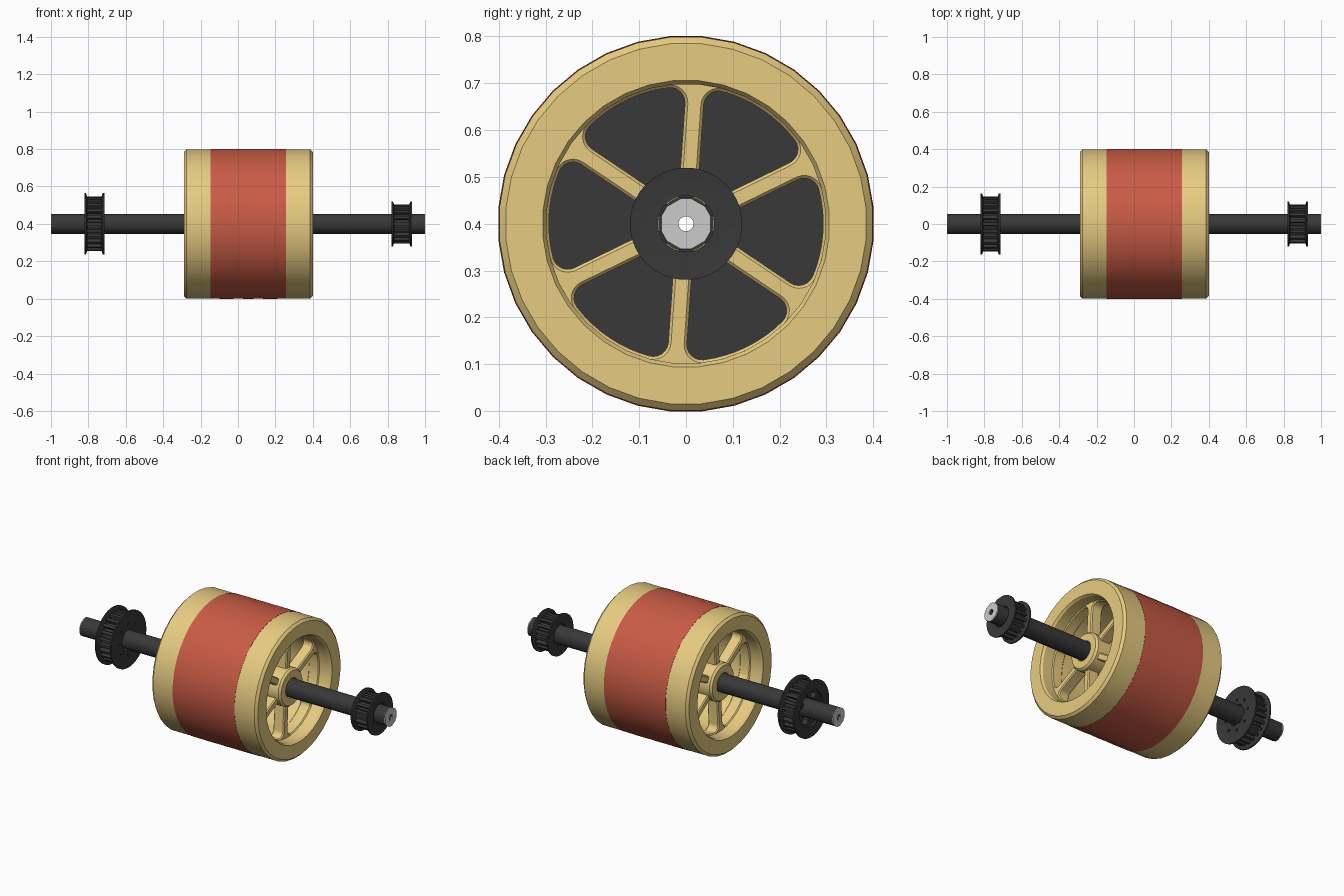
import bpy, bmesh
from math import sin, cos, pi, asin, radians

if "Cube" in bpy.data.objects:
    bpy.data.objects.remove(bpy.data.objects["Cube"])

ZC = 0.4      # axle height
WX = 0.055    # wheel centre along the axle


def material(name, rgb):
    m = bpy.data.materials.new(name)
    m.diffuse_color = (*rgb, 1)
    m.use_nodes = True
    m.node_tree.nodes["Principled BSDF"].inputs["Base Color"].default_value = m.diffuse_color
    return m


TAN = material("tan_plastic", (0.80, 0.60, 0.22))
RED = material("red_tread", (0.58, 0.105, 0.06))
DARK = material("dark_metal", (0.04, 0.04, 0.04))


def finish(name, bm, mat):
    bmesh.ops.recalc_face_normals(bm, faces=bm.faces)
    me = bpy.data.meshes.new(name)
    bm.to_mesh(me)
    bm.free()
    if mat:
        me.materials.append(mat)
    ob = bpy.data.objects.new(name, me)
    ob.location.z = ZC
    bpy.context.collection.objects.link(ob)
    return ob


def lathe(name, profile, mat, n=36):
    """Revolve a closed (x, radius) profile around the axle; a flat sits on top."""
    bm = bmesh.new()
    rings = []
    for i in range(n):
        a = 2 * pi * (i + 0.5) / n + pi / 2
        rings.append([bm.verts.new((x, r * cos(a), r * sin(a))) for x, r in profile])
    k = len(profile)
    for i in range(n):
        p, q = rings[i], rings[(i + 1) % n]
        for j in range(k):
            bm.faces.new((p[j], p[(j + 1) % k], q[(j + 1) % k], q[j]))
    return finish(name, bm, mat)


def plate(name, outlines, x0, x1, mat, bevel=0):
    """Extrude y-z outlines (first outer, others holes) from x0 to x1."""
    cu = bpy.data.curves.new(name, 'CURVE')
    cu.dimensions, cu.fill_mode = '2D', 'BOTH'
    cu.extrude = (x1 - x0) / 2 - bevel
    cu.bevel_depth, cu.bevel_resolution, cu.offset = bevel, 0, -bevel
    for pts in outlines:
        sp = cu.splines.new('POLY')
        sp.points.add(len(pts) - 1)
        for p, (y, z) in zip(sp.points, pts):
            p.co = (y, z, 0, 1)
        sp.use_cyclic_u = True
    tmp = bpy.data.objects.new(name + "_curve", cu)
    bpy.context.collection.objects.link(tmp)
    me = bpy.data.meshes.new_from_object(tmp.evaluated_get(bpy.context.evaluated_depsgraph_get()))
    bm = bmesh.new()
    bm.from_mesh(me)
    bpy.data.objects.remove(tmp)
    bpy.data.meshes.remove(me)
    bmesh.ops.remove_doubles(bm, verts=bm.verts, dist=1e-5)
    for v in bm.verts:
        x, y, z = v.co
        v.co = (z + (x0 + x1) / 2, x, y)
    return finish(name, bm, mat)


def circle(r, n=36, y=0, z=0):
    return [(y + r * cos(2 * pi * i / n), z + r * sin(2 * pi * i / n)) for i in range(n)]


def toothed(n, r_out, r_in, widths=(-.3, -.2, .2, .3)):
    """Ring of n trapezoid teeth."""
    pts = []
    for i in range(n):
        for w, r in zip(widths, (r_in, r_out, r_out, r_in)):
            a = 2 * pi * (i + w) / n
            pts.append((r * cos(a), r * sin(a)))
    return pts


def spoke_opening(mid, r=0.10, R=0.293, half=0.02, f=0.032):
    """Rounded window between two spokes, centred on angle mid."""
    def fillet(side):
        d = asin((half + f) / (R - f))
        c = -pi / 6 + d
        arc = [-pi / 6 - pi / 2 + (c + pi / 6 + pi / 2) * t / 6 for t in range(7)]
        p = [((R - f) * cos(c) + f * cos(a), (R - f) * sin(c) + f * sin(a)) for a in arc]
        return [(x, side * y) for x, y in p]
    a0 = -pi / 6 + asin(half / r)
    low, high = fillet(1), fillet(-1)
    c = pi / 6 - asin((half + f) / (R - f))
    pts = [(r * cos(a0), r * sin(a0))] + low
    pts += [(R * cos(-c + 2 * c * t / 8), R * sin(-c + 2 * c * t / 8)) for t in range(1, 8)]
    pts += high[::-1] + [(r * cos(a0), -r * sin(a0)), (r, 0)]
    return [(x * cos(mid) - y * sin(mid), x * sin(mid) + y * cos(mid)) for x, y in pts]


# Hex axle with trimmed corners and a bore, light cut ends
hexagon = []
for i in range(6):
    for d in (-12, 12):
        a = radians(90 + 60 * i + d)
        hexagon.append((0.055 * cos(a), 0.055 * sin(a)))
bore = circle(0.016, 16)
plate("axle", [hexagon, bore], -0.996, 0.996, DARK)
for side, x in (("left", -1.0), ("right", 0.996)):
    plate(side + "_axle_end", [hexagon, bore], x, x + 0.004, None)

# Wheel rim, tread band and inner core disc
h = 0.345
lathe("wheel_rim", [(WX - h, 0.307), (WX - h, 0.386), (WX - h + .014, 0.4),
                    (WX + h - .014, 0.4), (WX + h, 0.386), (WX + h, 0.307),
                    (WX + h - .012, 0.299), (WX - h + .012, 0.299)], TAN)
lathe("tread_band", [(-.147, .39), (-.147, .4012), (-.05, .4022), (.0, .4012), (.055, .4022),
                     (.11, .4012), (.16, .4022), (.257, .4012), (.257, .39)], RED)
plate("core_disc", [circle(0.31), circle(0.05, 24)], 0.02, 0.09, DARK)

# Spokes and hub on both wheel faces
for side, s in (("left", -1), ("right", 1)):
    a, b = sorted((WX + s * 0.20, WX + s * 0.27))
    windows = [spoke_opening(radians(86 + 30 + 60 * i)) for i in range(6)]
    plate(side + "_spokes", [circle(0.325), circle(0.06, 24)] + windows, a, b, TAN, 0.006)
    lathe(side + "_hub", [(WX + s * x, r) for x, r in
                          ((.15, .058), (.15, .11), (.285, .11), (.297, .10), (.297, .058))], TAN)


# Belt pulleys: toothed body between two flared flanges
def flange(name, x, s, r_t, R, hole):
    lathe(name, [(x, hole), (x, r_t), (x + s * .009, R), (x + s * .017, R),
                 (x + s * .014, r_t), (x + s * .014, hole)], DARK)


lobes = toothed(6, 0.092, 0.066, (-.36, -.24, .24, .36))
star = toothed(6, 0.062, 0.056)
flange("left_pulley_outer_flange", -0.804, -1, 0.138, 0.165, 0.105)
flange("left_pulley_inner_flange", -0.732, 1, 0.138, 0.165, 0.112)
teeth = toothed(24, 0.146, 0.124)
plate("left_pulley_outer_body", [teeth, lobes], -0.806, -0.768, DARK)
plate("left_pulley_inner_body", [teeth, star], -0.768, -0.730, DARK)
holes = [circle(0.008, 10, 0.092 * cos(pi * i / 4), 0.092 * sin(pi * i / 4)) for i in range(8)]
plate("left_pulley_web", [circle(0.115), star] + holes, -0.731, -0.718, DARK)

plate("right_pulley_body", [toothed(18, 0.104, 0.084), star], 0.835, 0.915, DARK)
for side, x, s in (("inner", 0.837, -1), ("outer", 0.913, 1)):
    flange("right_pulley_%s_flange" % side, x, s, 0.098, 0.12, 0.06)

# Smooth shading with crisp edges
for ob in bpy.context.scene.objects:
    ob.select_set(True)
    bpy.context.view_layer.objects.active = ob
bpy.ops.object.shade_smooth_by_angle(angle=radians(30))
